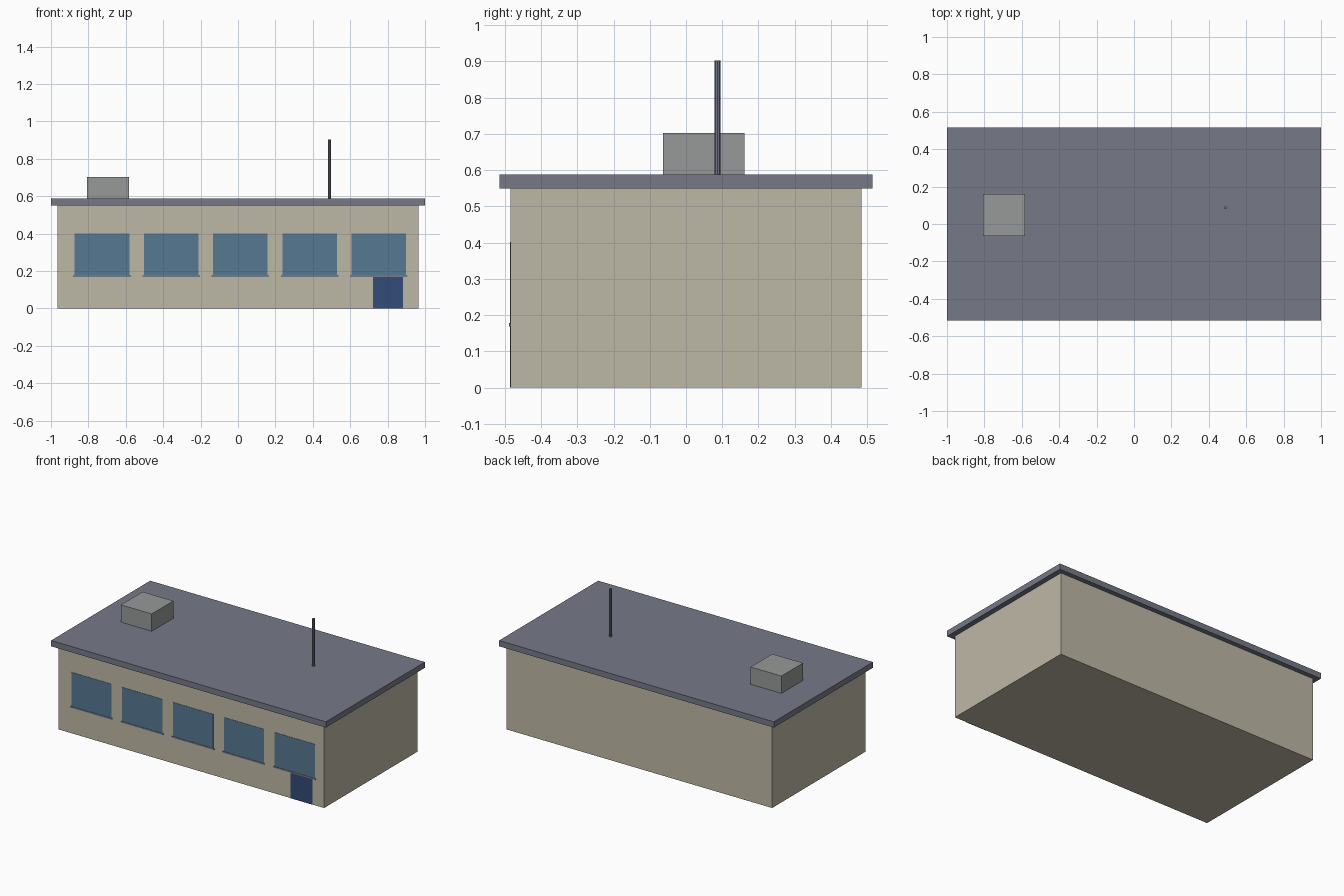
import bpy

if "Cube" in bpy.data.objects:
    bpy.data.objects.remove(bpy.data.objects["Cube"])


def material(name, rgb):
    """Flat colour given as sRGB 0-255, stored as linear."""
    m = bpy.data.materials.new(name)
    lin = [(c / 255 / 12.92) if c < 11 else ((c / 255 + 0.055) / 1.055) ** 2.4 for c in rgb]
    m.diffuse_color = (*lin, 1)
    m.use_nodes = True
    m.node_tree.nodes["Principled BSDF"].inputs["Base Color"].default_value = m.diffuse_color
    return m


WALL = material("beige_wall", (190, 184, 166))
ROOF = material("slate_grey", (118, 122, 135))
GLASS = material("blue_glass", (86, 121, 146))
DOOR = material("navy_door", (50, 76, 120))
UNIT = material("light_grey_metal", (151, 153, 153))


def box(name, x, y, z, mat):
    """Box from (min, max) ranges on each axis."""
    bpy.ops.mesh.primitive_cube_add(size=1, location=[(a + b) / 2 for a, b in (x, y, z)])
    ob = bpy.context.object
    ob.name = name
    ob.scale = [b - a for a, b in (x, y, z)]
    bpy.ops.object.transform_apply(location=False, rotation=False, scale=True)
    ob.data.materials.append(mat)
    return ob


FRONT = -0.484

# Main block and overhanging flat roof
box("walls", (-0.966, 0.966), (FRONT, 0.484), (0, 0.55), WALL)
box("roof_slab", (-1, 1), (-0.515, 0.515), (0.55, 0.588), ROOF)

# Row of windows with thin sills
for i in range(5):
    cx = -0.727 + 0.37 * i
    box(f"window_{i + 1}", (cx - 0.146, cx + 0.146), (FRONT - 0.002, FRONT + 0.004),
        (0.176, 0.402), GLASS)
    box(f"window_sill_{i + 1}", (cx - 0.154, cx + 0.154), (FRONT - 0.004, FRONT + 0.004),
        (0.169, 0.178), ROOF)

# Front door
box("door", (0.722, 0.882), (FRONT - 0.002, FRONT + 0.004), (0, 0.169), DOOR)

# Rooftop ventilation unit
box("roof_unit", (-0.807, -0.583), (-0.064, 0.161), (0.588, 0.702), UNIT)

# Rooftop mast
bpy.ops.mesh.primitive_cylinder_add(vertices=8, radius=0.008, depth=0.314,
                                    location=(0.489, 0.087, 0.745))
mast = bpy.context.object
mast.name = "roof_mast"
mast.data.materials.append(ROOF)
